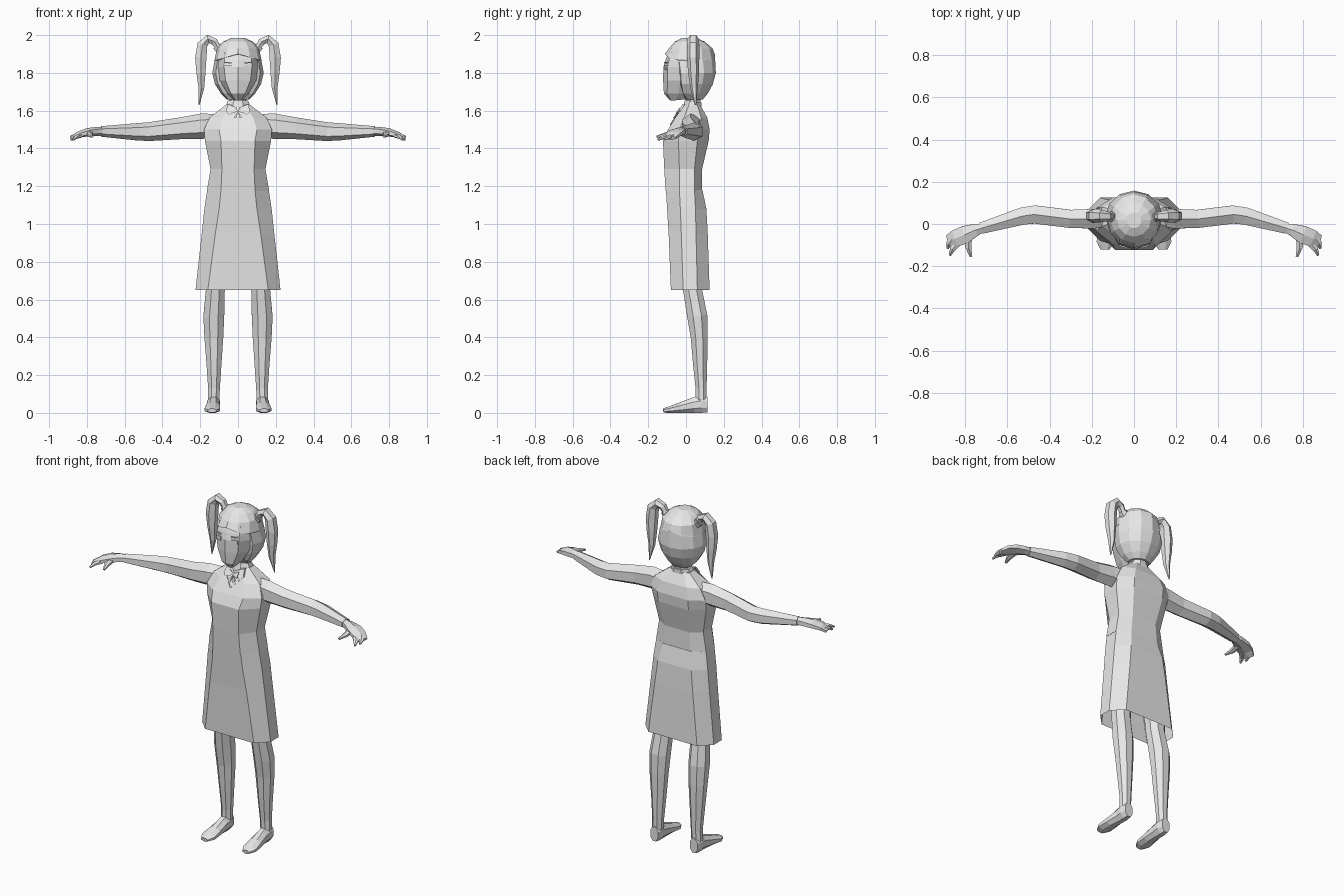
import bpy, bmesh, math
from mathutils import Vector

grey = bpy.data.materials.new("plain_grey")
grey.diffuse_color = (0.8, 0.8, 0.8, 1)


def make(name, verts, faces, mirror=False):
    mesh = bpy.data.meshes.new(name)
    bm = bmesh.new()
    vs = [bm.verts.new(v) for v in verts]
    for f in faces:
        bm.faces.new([vs[i] for i in f])
    bmesh.ops.recalc_face_normals(bm, faces=bm.faces)
    bm.to_mesh(mesh)
    bm.free()
    mesh.materials.append(grey)
    ob = bpy.data.objects.new(name, mesh)
    bpy.context.collection.objects.link(ob)
    if mirror:
        ob.modifiers.new("mirror", 'MIRROR').use_clip = False
    return ob


def loft(name, rings, caps=(True, True), mirror=False):
    n = len(rings[0])
    verts = [v for r in rings for v in r]
    faces = [(k * n + i, k * n + (i + 1) % n, (k + 1) * n + (i + 1) % n, (k + 1) * n + i)
             for k in range(len(rings) - 1) for i in range(n)]
    if caps[0]:
        faces.append(tuple(range(n)))
    if caps[1]:
        faces.append(tuple(range(len(verts) - n, len(verts))))
    return make(name, verts, faces, mirror)


def tube(name, path, ref, n=6, floor=None, mirror=True):
    """Path points are (x, y, z, half width, half depth); depth runs along ref."""
    c = [Vector(p[:3]) for p in path]
    rings = []
    for k, p in enumerate(path):
        t = (c[min(k + 1, len(c) - 1)] - c[max(k - 1, 0)]).normalized()
        u = Vector(ref).cross(t).normalized()
        v = t.cross(u)
        ring = []
        for i in range(n):
            a = 2 * math.pi * (i + 0.5) / n
            q = c[k] + (u * p[3] * math.cos(a) + v * p[4] * math.sin(a)) / math.cos(math.pi / n)
            if floor is not None:
                q.z = max(q.z, floor)
            ring.append(q)
        rings.append(ring)
    return loft(name, rings, mirror=mirror)


def body_ring(z, hw, fx, yf, y1, y2, bx, yb):
    right = [(fx, yf, z), (hw, y1, z), (hw, y2, z), (bx, yb, z)]
    left = [(-x, y, h) for x, y, h in reversed(right)]
    return [(0, yf, z)] + right + [(0, yb, z)] + left


UP, DEPTH = (0, 0, 1), (0, 1, 0)

# Upper garment
loft("upper_body", [body_ring(*r) for r in (
    (1.175, .165, .09, -.108, -.035, .045, .09, .085),
    (1.29, .145, .085, -.115, -.035, .045, .08, .085),
    (1.44, .175, .09, -.122, -.04, .06, .10, .12),
    (1.50, .18, .10, -.095, -.035, .075, .10, .125),
    (1.565, .15, .08, -.055, -.01, .08, .08, .112),
    (1.63, .065, .04, -.01, .015, .06, .04, .075))])

# Skirt, open at the hem
loft("skirt", [body_ring(*r) for r in (
    (1.18, .163, .09, -.106, -.035, .045, .09, .087),
    (1.08, .178, .10, -.10, -.03, .05, .11, .108),
    (0.95, .192, .12, -.092, -.025, .053, .125, .115),
    (0.65, .225, .16, -.08, -.015, .06, .16, .125))], caps=(True, False))

# Legs and feet
tube("leg", [(.115, .02, 1.0, .065, .07), (.12, .035, .65, .05, .05),
             (.128, .06, .51, .055, .053), (.128, .07, .40, .05, .045),
             (.127, .075, .25, .039, .037), (.127, .08, .13, .031, .029),
             (.13, .08, .05, .03, .028)], DEPTH, 8)
tube("foot", [(.13, .113, .045, .026, .042), (.13, .08, .045, .034, .046),
              (.13, .04, .04, .032, .041), (.133, -.03, .027, .038, .028),
              (.136, -.085, .017, .041, .018), (.137, -.12, .012, .022, .011)],
     UP, 8, floor=0)

# Arms
tube("arm", [(.11, .035, 1.525, .045, .05), (.19, .025, 1.518, .046, .058),
             (.30, .024, 1.507, .043, .05), (.47, .045, 1.489, .043, .043),
             (.53, .037, 1.488, .041, .04), (.725, -.02, 1.49, .027, .024)], UP, 6)

# Hands: palm, bent fingers and thumb
tube("palm", [(.715, -.018, 1.49, .02, .02), (.75, -.028, 1.49, .029, .021),
              (.80, -.05, 1.485, .042, .019), (.845, -.068, 1.473, .04, .014),
              (.878, -.08, 1.455, .028, .01)], UP, 6)
for k, (a, b) in enumerate((((.86, -.07), (.882, -.115)),
                            ((.835, -.09), (.872, -.148)))):
    tube("finger_%d" % (k + 1), [(*a, 1.468, .016, .011), ((a[0] + b[0]) / 2 + .006,
         (a[1] + b[1]) / 2, 1.46, .013, .009), (*b, 1.446, .005, .005)], UP, 6)
tube("thumb", [(.785, -.06, 1.482, .018, .012), (.785, -.11, 1.472, .014, .011),
               (.772, -.155, 1.462, .006, .005)], UP, 6)

# Neck and collar
tube("neck", [(0, .045, 1.58, .055, .042), (0, .04, 1.64, .045, .037),
              (0, .035, 1.72, .048, .042)], DEPTH, 8, mirror=False)
tube("collar_band", [(0, .032, 1.61, .07, .05), (0, .038, 1.65, .054, .044)],
     DEPTH, 8, mirror=False)


# Thin front pieces laid on the sloping chest
def plate(name, pts, thick=.008):
    slope = lambda z: -.012 - (1.63 - z) * .66
    rings = [[(x, slope(z) - d, z) for x, z in pts] for d in (-.004, thick)]
    loft(name, rings, mirror=True)


plate("collar_flap", [(.004, 1.615), (.055, 1.635), (.064, 1.595), (.045, 1.575)])
plate("neckline_edge", [(0, 1.525), (0, 1.536), (.056, 1.60), (.064, 1.60)], .005)
plate("bow_loop", [(0, 1.603), (.03, 1.615), (.03, 1.585), (0, 1.597)], .014)
plate("bow_tail", [(0, 1.597), (.022, 1.565), (.008, 1.56)], .011)

# Face: rings of half width, front, cheek and side depth
face = []
for z, w, yf, yc, ys in ((1.655, .02, -.085, -.08, -.055), (1.69, .055, -.117, -.10, -.04),
                         (1.76, .097, -.121, -.098, -.03), (1.83, .108, -.12, -.098, -.03),
                         (1.87, .106, -.108, -.09, -.03), (1.91, .10, -.09, -.075, -.02)):
    half = [(w * .68, yc, z), (w, ys, z), (w * .8, .05, z + .01)]
    face.append([(0, yf, z)] + half + [(-x, y, h) for x, y, h in reversed(half)])
loft("face", face)

# Eyes and brows as thin plates
for name, z0, z1 in (("eye", 1.815, 1.838), ("brow", 1.85, 1.857)):
    rings = [[(x, -.121 + x * .29 - d, z) for x, z in
              ((.035, z0), (.068, z0 + .002), (.07, z1), (.033, z1))] for d in (-.003, .004)]
    loft(name, rings, mirror=True)

# Hair: cap with arched fringe, then sides and back behind the face
hair = []
for z, rx, yf, yb, clip, arch in (
        (1.985, .035, -.02, .055, -1, 0), (1.965, .08, -.06, .10, -1, 0),
        (1.93, .112, -.09, .14, -1, 0), (1.90, .125, -.113, .152, -1, .035),
        (1.895, .125, -.10, .153, -.05, .035), (1.80, .136, -.09, .158, -.045, 0),
        (1.74, .122, -.08, .142, -.035, 0), (1.69, .09, -.06, .115, -.015, 0),
        (1.66, .06, -.02, .09, .0, 0)):
    ring = []
    for i in range(12):
        a = 2 * math.pi * i / 12
        y = (yf + yb) / 2 + (yb - yf) / 2 * math.cos(a)
        ring.append((rx * math.sin(a), max(y, clip), z - arch * abs(math.sin(a))))
    hair.append(ring)
loft("hair", hair)

# Pigtails with ties
tube("pigtail", [(.10, .035, 1.925, .014, .014), (.125, .036, 1.965, .019, .02),
                 (.158, .038, 1.98, .022, .026), (.188, .038, 1.95, .027, .028),
                 (.197, .038, 1.88, .03, .028), (.196, .04, 1.80, .024, .025),
                 (.194, .043, 1.72, .015, .017), (.206, .05, 1.63, .002, .003)], DEPTH, 6)
tube("hair_tie", [(.095, .035, 1.918, .022, .022), (.112, .036, 1.942, .022, .022)], DEPTH, 6)
